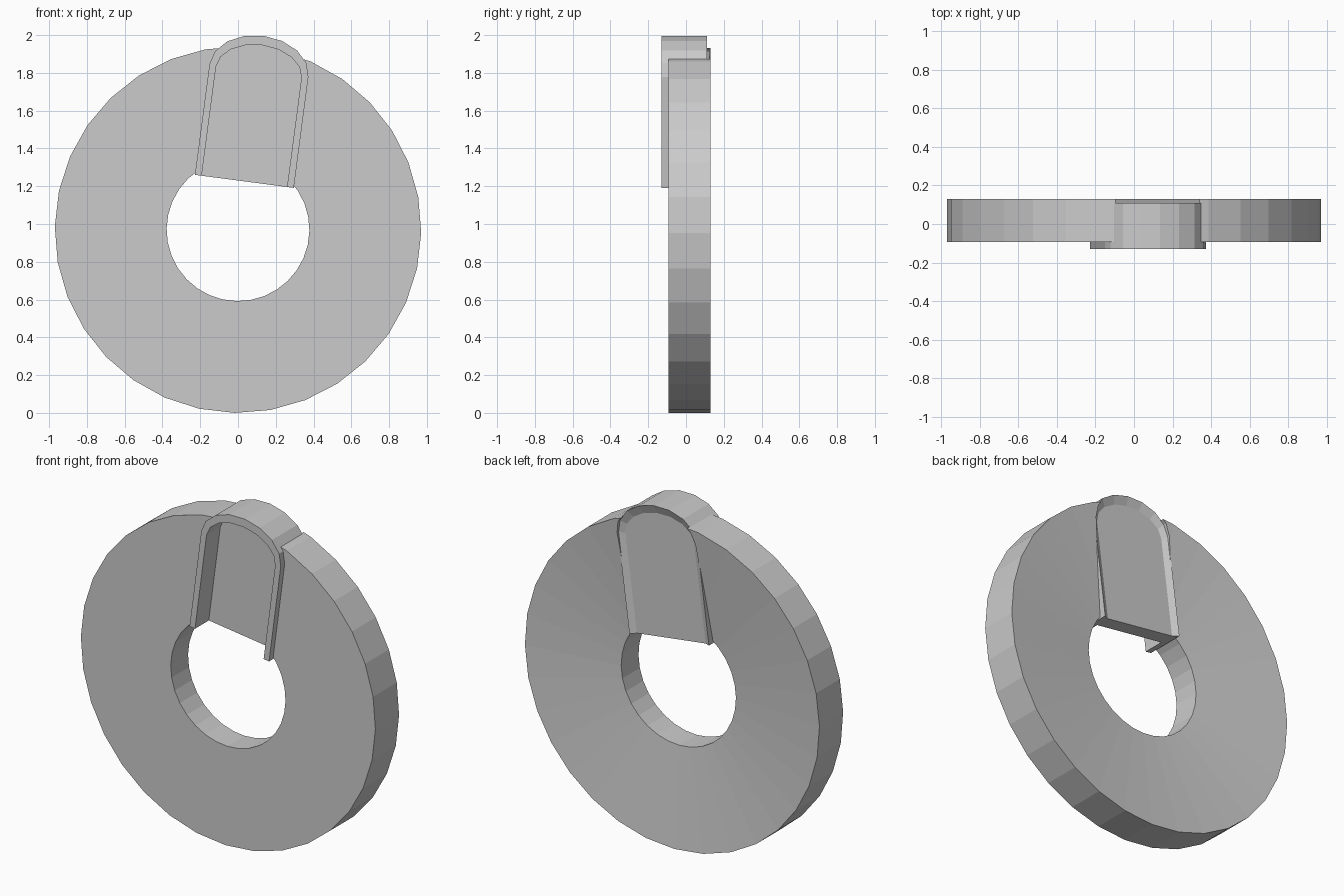
import bpy, bmesh, math

if "Cube" in bpy.data.objects:
    bpy.data.objects.remove(bpy.data.objects["Cube"])

CZ = 0.97                      # disc centre height
TILT = math.radians(7.5)       # lean of the slot insert


def finish(bm, name):
    bmesh.ops.recalc_face_normals(bm, faces=bm.faces)
    me = bpy.data.meshes.new(name)
    bm.to_mesh(me)
    bm.free()
    ob = bpy.data.objects.new(name, me)
    bpy.context.collection.objects.link(ob)
    return ob


def arch(half, bottom, spring, rise, y, n=8):
    """Open arch outline, left foot to right foot, leaned about the disc centre."""
    uv = [(-half, bottom)]
    uv += [(-half * math.cos(math.pi * i / n), spring + rise * math.sin(math.pi * i / n))
           for i in range(n + 1)]
    uv.append((half, bottom))
    c, s = math.cos(TILT), math.sin(TILT)
    return [(u * c + v * s, y, CZ + v * c - u * s) for u, v in uv]


# Ring disc with a shallow dished back
def ring_disc():
    bm = bmesh.new()
    n = 32
    profile = [(0.378, -0.093), (0.97, -0.093), (0.97, 0.13), (0.378, 0.07)]
    loops = []
    for i in range(n):
        a = 2 * math.pi * i / n - math.radians(1)
        loops.append([bm.verts.new((r * math.cos(a), y, CZ + r * math.sin(a)))
                      for r, y in profile])
    for i in range(n):
        a, b = loops[i], loops[(i + 1) % n]
        for j in range(4):
            k = (j + 1) % 4
            bm.faces.new((a[j], b[j], b[k], a[k]))
    return finish(bm, "ring_disc")


# Arched insert: raised rim, recessed front floor, open at the foot
def slot_insert():
    bm = bmesh.new()
    chains = [arch(0.228, 0.258, 0.84, 0.145, 0.0),
              arch(0.228, 0.258, 0.84, 0.145, -0.13),
              arch(0.264, 0.258, 0.85, 0.185, -0.13),
              arch(0.264, 0.258, 0.85, 0.185, 0.11),
              arch(0.228, 0.258, 0.84, 0.145, 0.09)]
    rows = [[bm.verts.new(p) for p in ch] for ch in chains]
    for a, b in zip(rows, rows[1:]):
        for i in range(len(a) - 1):
            bm.faces.new((a[i], a[i + 1], b[i + 1], b[i]))
    bm.faces.new(rows[0])
    bm.faces.new(rows[-1])
    bm.faces.new([r[0] for r in rows] + [r[-1] for r in reversed(rows)])
    return finish(bm, "slot_insert")


# Cutter that opens the disc for the insert
def slot_cutter():
    bm = bmesh.new()
    front = [bm.verts.new(p) for p in arch(0.26, 0.2, 0.85, 0.182, -0.4)]
    back = [bm.verts.new(p) for p in arch(0.26, 0.2, 0.85, 0.182, 0.4)]
    bm.faces.new(front)
    bm.faces.new(back)
    for i in range(len(front)):
        k = (i + 1) % len(front)
        bm.faces.new((front[i], front[k], back[k], back[i]))
    return finish(bm, "slot_cutter")


disc = ring_disc()
slot_insert()
cutter = slot_cutter()
mod = disc.modifiers.new("slot", 'BOOLEAN')
mod.operation = 'DIFFERENCE'
mod.solver = 'EXACT'
mod.object = cutter
bpy.context.view_layer.objects.active = disc
disc.select_set(True)
bpy.ops.object.modifier_apply(modifier="slot")
bpy.data.objects.remove(cutter, do_unlink=True)
